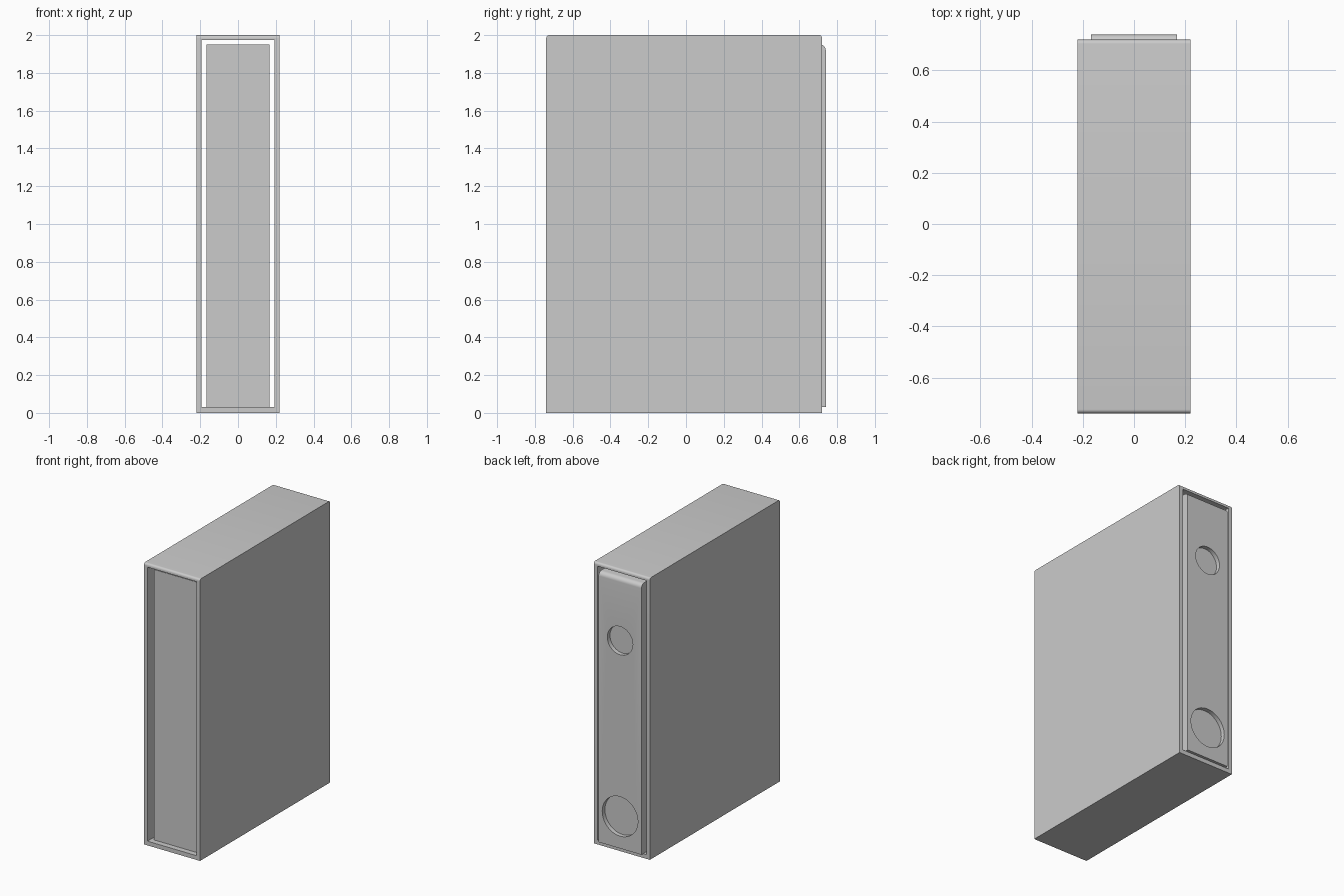
import bpy, bmesh, math
from mathutils import Matrix, Vector

default = bpy.data.objects.get("Cube")
if default:
    bpy.data.objects.remove(default, do_unlink=True)

grey = bpy.data.materials.new("light_grey")
grey.use_nodes = True
colour = (0.6, 0.6, 0.6, 1)
grey.diffuse_color = colour
grey.node_tree.nodes["Principled BSDF"].inputs["Base Color"].default_value = colour


def finish(name, bm):
    mesh = bpy.data.meshes.new(name)
    bm.to_mesh(mesh)
    bm.free()
    mesh.materials.append(grey)
    obj = bpy.data.objects.new(name, mesh)
    bpy.context.collection.objects.link(obj)
    return obj


def box(name, low, high, round_ends=(), radius=0.0):
    """Box between two corners; round the top edge at each listed y end."""
    low, high = Vector(low), Vector(high)
    bm = bmesh.new()
    place = Matrix.Translation((low + high) / 2) @ Matrix.Diagonal((*(high - low), 1))
    bmesh.ops.create_cube(bm, size=1, matrix=place)
    edges = [e for e in bm.edges for y in round_ends
             if all(abs(v.co.y - y) < 1e-4 and abs(v.co.z - high.z) < 1e-4 for v in e.verts)]
    if edges:
        bmesh.ops.bevel(bm, geom=edges, offset=radius, offset_type='OFFSET',
                        segments=6, profile=0.5, affect='EDGES')
    return finish(name, bm)


def disc(name, radius, y, z, depth):
    """Cylinder along y, centred on the given point."""
    bm = bmesh.new()
    place = Matrix.Translation((0, y, z)) @ Matrix.Rotation(math.pi / 2, 4, 'X')
    bmesh.ops.create_cone(bm, cap_ends=True, segments=48, radius1=radius,
                          radius2=radius, depth=depth, matrix=place)
    return finish(name, bm)


def activate(obj):
    bpy.ops.object.select_all(action='DESELECT')
    obj.select_set(True)
    bpy.context.view_layer.objects.active = obj


def cut(obj, cutter):
    activate(obj)
    cutter.hide_render = True
    mod = obj.modifiers.new("cut", 'BOOLEAN')
    mod.operation = 'DIFFERENCE'
    mod.solver = 'EXACT'
    mod.object = cutter
    bpy.ops.object.modifier_apply(modifier=mod.name)
    bpy.data.objects.remove(cutter, do_unlink=True)


def smooth(obj):
    activate(obj)
    bpy.ops.object.shade_smooth_by_angle(angle=math.radians(30))


FRONT, BACK = -0.74, 0.74
SLEEVE_BACK = 0.72

# Outer sleeve, open at the front and back
sleeve = box("sleeve", (-0.22, FRONT, 0), (0.22, SLEEVE_BACK, 2),
             (FRONT, SLEEVE_BACK), 0.016)
cut(sleeve, box("tunnel", (-0.193, FRONT - 1, 0.03), (0.193, BACK + 1, 1.975)))
smooth(sleeve)

# Inner case, set back at the front and standing proud at the back
case = box("inner_case", (-0.168, FRONT + 0.04, 0.03), (0.168, BACK, 1.95), (BACK,), 0.03)

# Round finger recesses in the back of the case
for radius, height in ((0.10, 1.505), (0.14, 0.257)):
    cut(case, disc("recess_cutter", radius, BACK, height, 0.06))
smooth(case)
